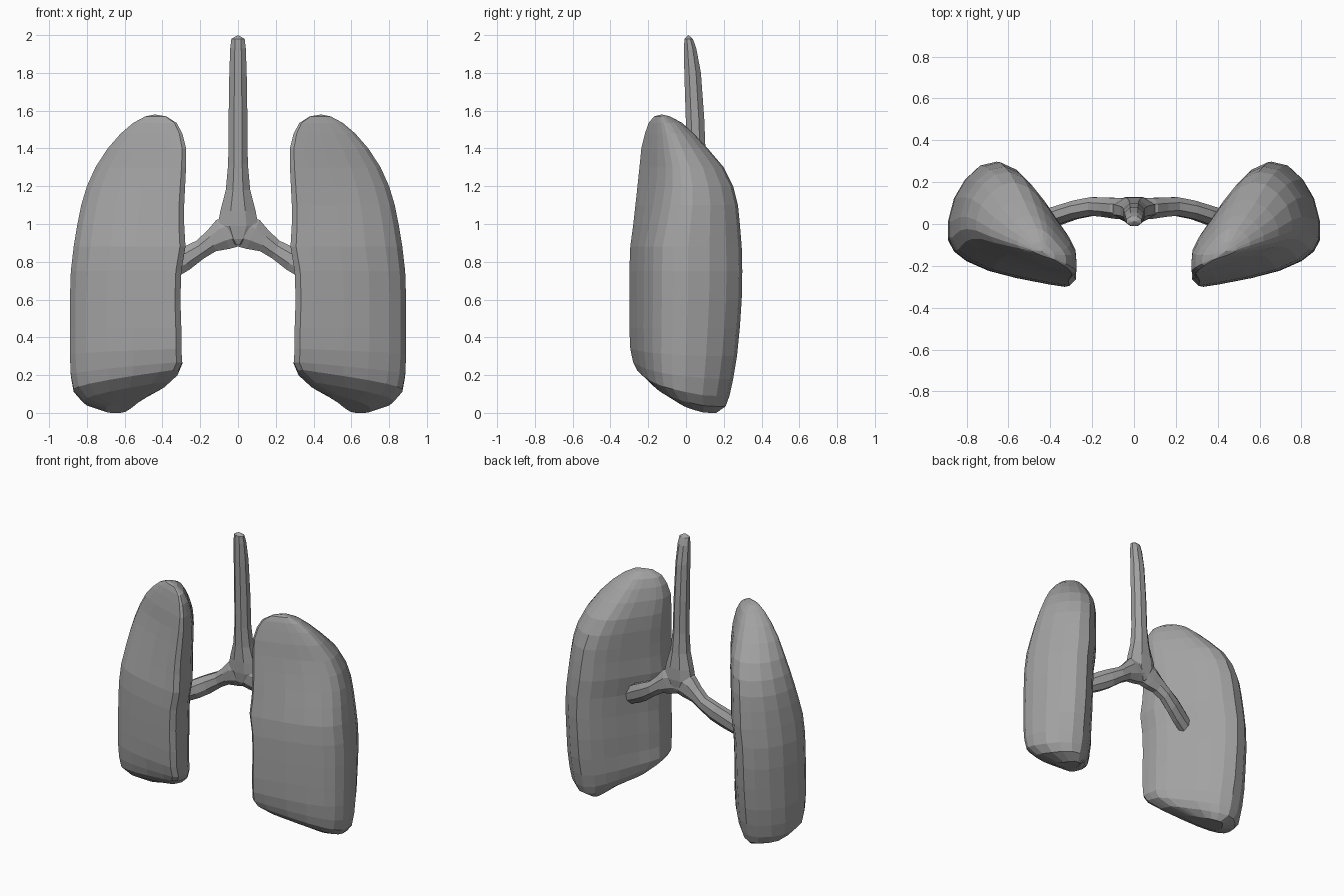
import bpy
import bmesh
from math import sin, cos, tau
from mathutils import Vector

if "Cube" in bpy.data.objects:
    bpy.data.objects.remove(bpy.data.objects["Cube"], do_unlink=True)

grey = bpy.data.materials.new("plain grey")
grey.use_nodes = True
GREY = (0.36, 0.36, 0.36, 1)
grey.diffuse_color = GREY
grey.node_tree.nodes["Principled BSDF"].inputs["Base Color"].default_value = GREY


def loft(name, rings, top=None):
    """Skin a stack of equal-length rings; close with a fan or a flat cap."""
    bm = bmesh.new()
    rows = [[bm.verts.new(p) for p in ring] for ring in rings]
    n = len(rows[0])
    for a, b in zip(rows, rows[1:]):
        for i in range(n):
            j = (i + 1) % n
            bm.faces.new((a[i], a[j], b[j], b[i]))
    bm.faces.new(rows[0])
    if top:
        tip = bm.verts.new(top)
        for i in range(n):
            bm.faces.new((rows[-1][i], rows[-1][(i + 1) % n], tip))
    else:
        bm.faces.new(rows[-1])
    bmesh.ops.recalc_face_normals(bm, faces=bm.faces)
    mesh = bpy.data.meshes.new(name)
    bm.to_mesh(mesh)
    bm.free()
    mesh.materials.append(grey)
    obj = bpy.data.objects.new(name, mesh)
    bpy.context.collection.objects.link(obj)
    return obj


# Lung plan outline, as fractions of its bounding box (inner to outer, front to back)
OUTLINE = [
    (.05, 0), (0, .05), (0, .16), (.01, .28), (.07, .4), (.14, .5), (.28, .71),
    (.38, .84), (.48, .94), (.61, 1), (.74, .97), (.86, .86), (.95, .71),
    (1, .52), (1, .39), (.95, .29), (.85, .21), (.67, .13), (.44, .07), (.18, .02)]

# Lung levels: height, base tilt, inner x, outer x, front y, back y
LEVELS = [
    (0.0, .10, .50, .70, -.08, .16), (0.035, .13, .385, .82, -.19, .21),
    (0.09, .14, .315, .87, -.26, .23), (0.18, .09, .295, .885, -.28, .25),
    (0.30, .04, .30, .89, -.295, .27), (0.45, 0, .30, .89, -.30, .285),
    (0.60, 0, .305, .89, -.30, .295), (0.75, 0, .30, .885, -.30, .298),
    (0.88, 0, .278, .87, -.295, .295), (1.00, 0, .285, .85, -.28, .285),
    (1.10, 0, .285, .83, -.27, .275), (1.20, 0, .28, .80, -.26, .25),
    (1.30, 0, .275, .755, -.25, .20), (1.40, 0, .275, .69, -.24, .115),
    (1.48, 0, .295, .62, -.22, .04), (1.535, 0, .325, .555, -.20, -.02),
    (1.57, 0, .38, .49, -.17, -.085)]


def lung(name, side):
    rings = []
    for z, tilt, x0, x1, y0, y1 in LEVELS:
        lean = .2 * max(0, z - .9)  # outer front edge falls back near the top
        rings.append([(side * (x0 + u * (x1 - x0)),
                       y0 + v * (y1 - y0) + lean * u * (1 - v) * (y1 - y0) * 2,
                       z + tilt * max(0, 1 - (.4 * u + .7 * v) / .9))
                      for u, v in OUTLINE])
    return loft(name, rings, (side * .44, -.13, 1.58))


lung("left_lung", 1)
lung("right_lung", -1)


def ellipse(center, a, b, n=8):
    """Ring around a centre, spanned by two half-axis vectors."""
    return [Vector(center) + Vector(a) * cos(tau * (i + .5) / n)
            + Vector(b) * sin(tau * (i + .5) / n) for i in range(n)]


# Windpipe: height, y, half width, half depth, flaring toward the fork
PIPE = [(.89, .07, .02, .035), (.92, .07, .06, .05), (.99, .07, .11, .06),
        (1.07, .068, .095, .06), (1.18, .062, .066, .055), (1.32, .055, .053, .052),
        (1.55, .048, .051, .05), (1.8, .035, .047, .045), (1.93, .022, .042, .033),
        (1.98, .014, .036, .023)]
windpipe = loft("windpipe", [ellipse((0, y, z), (rx * 1.06, 0, 0), (0, ry * 1.06, 0))
                             for z, y, rx, ry in PIPE], (0, .012, 2))

# Branches: x, y, z, half depth, half height; each ends inside its lung
BRANCH = [(.015, .07, .965, .055, .085), (.08, .075, .945, .054, .083),
          (.14, .08, .91, .05, .058), (.2, .084, .865, .048, .05),
          (.28, .068, .815, .048, .06), (.35, .045, .775, .05, .062),
          (.43, .02, .73, .05, .055)]
for label, side in (("left", 1), ("right", -1)):
    branch = loft(label + "_branch", [
        ellipse((side * x, y, z), (0, d, 0), (side * h * .45, 0, h))
        for x, y, z, d, h in BRANCH])
    # Fuse the branch into the windpipe
    mod = windpipe.modifiers.new("fuse", "BOOLEAN")
    mod.operation = "UNION"
    mod.solver = "EXACT"
    mod.object = branch
    bpy.context.view_layer.objects.active = windpipe
    bpy.ops.object.modifier_apply(modifier=mod.name)
    bpy.data.objects.remove(branch, do_unlink=True)
windpipe.name = "windpipe_and_branches"
